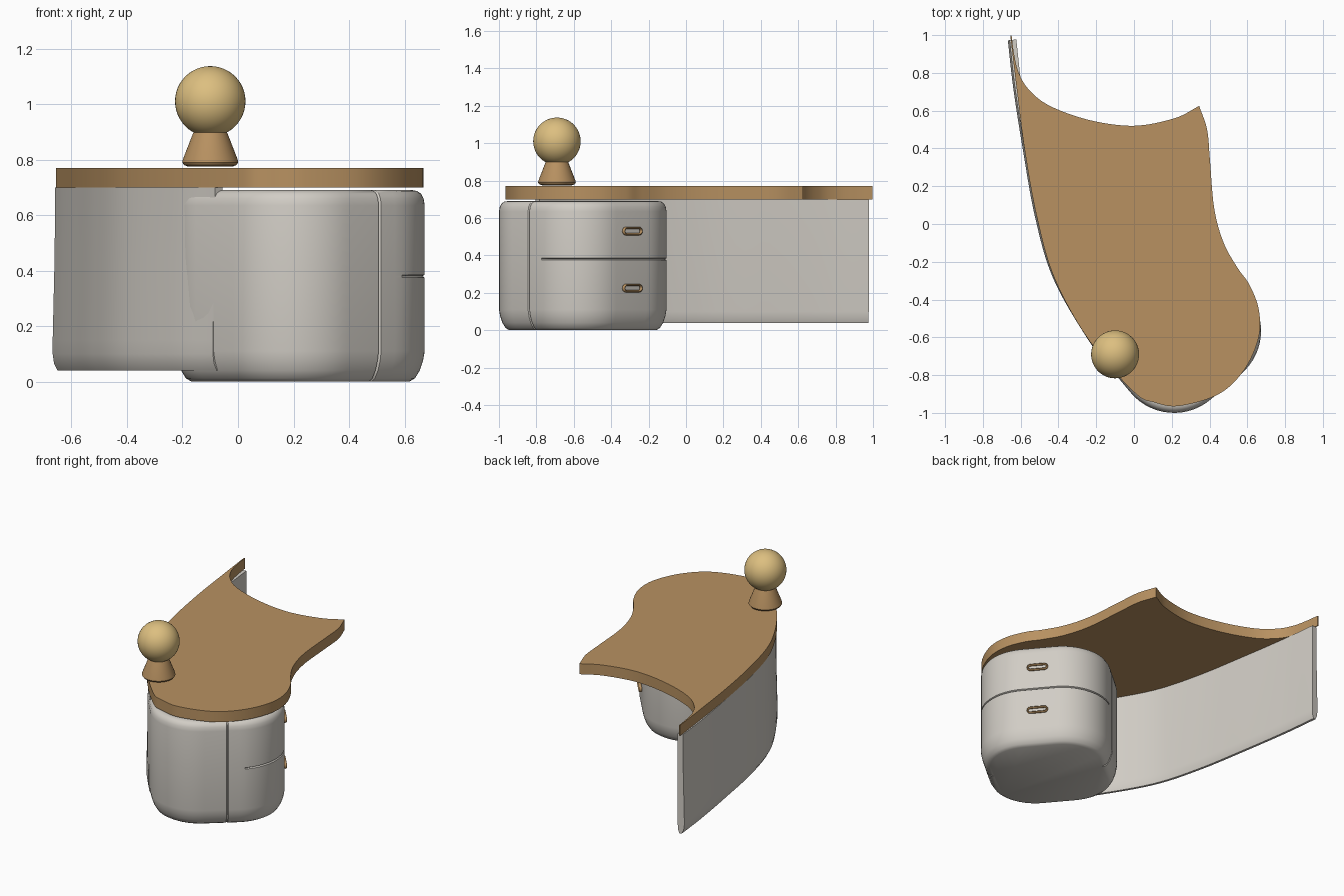
import bpy, bmesh, math
from mathutils import Vector

if "Cube" in bpy.data.objects:
    bpy.data.objects.remove(bpy.data.objects["Cube"])


def material(name, rgb):
    m = bpy.data.materials.new(name)
    m.diffuse_color = (*rgb, 1)
    m.use_nodes = True
    m.node_tree.nodes["Principled BSDF"].inputs["Base Color"].default_value = m.diffuse_color
    return m


WOOD = material("warm wood", (0.48, 0.285, 0.12))
WHITE = material("warm white", (0.64, 0.61, 0.56))
GLOBE = material("pale amber", (0.72, 0.52, 0.215))


def finish(bm, name, mat, angle=35):
    bmesh.ops.recalc_face_normals(bm, faces=bm.faces)
    mesh = bpy.data.meshes.new(name)
    bm.to_mesh(mesh)
    bm.free()
    ob = bpy.data.objects.new(name, mesh)
    bpy.context.collection.objects.link(ob)
    mesh.materials.append(mat)
    bpy.ops.object.select_all(action='DESELECT')
    ob.select_set(True)
    bpy.context.view_layer.objects.active = ob
    bpy.ops.object.shade_smooth_by_angle(angle=math.radians(angle))
    return ob


def spline(points, steps=8):
    """Smooth open curve through 2D points."""
    p = [Vector(q) for q in points]
    p = [2 * p[0] - p[1]] + p + [2 * p[-1] - p[-2]]
    out = []
    for a, b, c, d in zip(p, p[1:], p[2:], p[3:]):
        for i in range(steps):
            t = i / steps
            out.append(0.5 * (2 * b + (c - a) * t + (2 * a - 5 * b + 4 * c - d) * t * t
                              + (3 * b - a - 3 * c + d) * t ** 3))
    return out + [p[-2]]


def skin(bm, rings):
    """Join closed rings of points and cap both ends."""
    rows = [[bm.verts.new(co) for co in ring] for ring in rings]
    n = len(rows[0])
    for r, s in zip(rows, rows[1:]):
        for i in range(n):
            j = (i + 1) % n
            bm.faces.new((r[i], r[j], s[j], s[i]))
    bm.faces.new(rows[0])
    bm.faces.new(rows[-1])


# Desk top: flowing outline with two sharp rear corners
sides = spline([(-.655, .998), (-.625, .75), (-.58, .40), (-.515, .04), (-.42, -.29),
                (-.235, -.62), (0, -.89), (.11, -.945), (.24, -.963), (.45, -.90), (.585, -.77),
                (.66, -.60), (.66, -.45), (.61, -.32), (.55, -.235), (.475, -.10),
                (.425, .08), (.402, .34), (.387, .50), (.345, .625)])
back = spline([(.345, .625), (.215, .56), (0, .52), (-.235, .55), (-.445, .625),
               (-.555, .71), (-.61, .80), (-.635, .90), (-.648, .998)])
outline = sides + back[1:]
bm = bmesh.new()
skin(bm, [[(p.x, p.y, z) for p in outline] for z in (.70, .77)])
finish(bm, "desk_top", WOOD)

# Curved side panel with a flared, rounded lower edge
path = spline([(-.642, .975), (-.613, .72), (-.563, .40), (-.498, .04), (-.403, -.28),
               (-.22, -.60), (-.07, -.795)])
section = [(-.017, .70), (-.019, .45), (-.026, .15), (-.026, .10), (-.021, .065), (-.008, .04),
           (.008, .04), (.017, .065), (.019, .10), (.019, .70)]
rings = []
for i, p in enumerate(path):
    d = (path[min(i + 1, len(path) - 1)] - path[max(i - 1, 0)]).normalized()
    inward = Vector((-d.y, d.x))
    rings.append([(p.x + inward.x * o, p.y + inward.y * o, z) for o, z in section])
bm = bmesh.new()
skin(bm, rings)
finish(bm, "side_panel", WHITE)

# Rounded drawer cabinet, turned so its drawers face right and back
CENTRE = Vector((.225, -.552, 0))
TURN = math.radians(40)
OUT = Vector((math.cos(TURN), math.sin(TURN), 0))
ALONG = Vector((-math.sin(TURN), math.cos(TURN), 0))
HALF, RADIUS, SEAM = .405, .30, .034


def footprint():
    """Corner centre, outward direction and side-seam depth for each point."""
    flat = HALF - RADIUS
    pts = []
    for k, (sx, sy) in enumerate(((1, 1), (-1, 1), (-1, -1), (1, -1))):
        for i in range(15):
            a = math.pi / 2 * (k + i / 14)
            pts.append((sx * flat, sy * flat, math.cos(a), math.sin(a), 0))
        if k in (0, 2):
            sign = 1 if k == 0 else -1
            for off in (.006, 0, -.006):
                pts.append((SEAM + off * sign, sy * flat, 0, sy, .009 if off == 0 else 0))
    return pts


profile = [(.055, 0), (.035, .012), (.018, .04), (.006, .075), (0, .11), (0, .375), (0, .38),
           (0, .385), (0, .635), (.004, .66), (.014, .678), (.028, .687), (.045, .69)]
rings = []
for inset, z in profile:
    ring = []
    for cx, cy, dx, dy, pinch in footprint():
        split = .009 if z == .38 and cx + dx * RADIUS > .15 else 0
        r = RADIUS - inset - pinch - split
        ring.append(CENTRE + OUT * (cx + dx * r) + ALONG * (cy + dy * r) + Vector((0, 0, z)))
    rings.append(ring)
bm = bmesh.new()
skin(bm, rings)
finish(bm, "drawer_cabinet", WHITE)

# Drawer handles: slim rounded loops
for name, height in (("upper_handle", .53), ("lower_handle", .225)):
    mid = CENTRE + OUT * (HALF + .008) + Vector((0, 0, height))
    up = Vector((0, 0, 1))
    loop = []
    for side, start in ((1, -90), (-1, 90)):
        for i in range(9):
            a = math.radians(start + 180 * i / 8)
            loop.append((side * .044 + .017 * math.cos(a), .017 * math.sin(a),
                         math.cos(a), math.sin(a)))
    bm = bmesh.new()
    rows = []
    for u, v, nu, nv in loop:
        row = []
        for i in range(8):
            a = math.tau * i / 8
            w = .006 * math.cos(a)
            row.append(bm.verts.new(mid + ALONG * (u + nu * w) + up * (v + nv * w)
                                    + OUT * (.010 * math.sin(a))))
        rows.append(row)
    for r, s in zip(rows, rows[1:] + rows[:1]):
        for i in range(8):
            j = (i + 1) % 8
            bm.faces.new((r[i], r[j], s[j], s[i]))
    finish(bm, name, WOOD, 60)

# Lamp: tapered foot and round globe
LAMP = Vector((-.1, -.69, 0))
bm = bmesh.new()
skin(bm, [[LAMP + Vector((r * math.cos(math.tau * i / 48), r * math.sin(math.tau * i / 48), z))
           for i in range(48)]
          for r, z in ((.08, .775), (.094, .780), (.101, .790), (.099, .80), (.06, .90))])
finish(bm, "lamp_foot", WOOD)

bm = bmesh.new()
bmesh.ops.create_uvsphere(bm, u_segments=48, v_segments=24, radius=.127)
bmesh.ops.translate(bm, verts=bm.verts, vec=LAMP + Vector((0, 0, 1.01)))
finish(bm, "lamp_globe", GLOBE)
